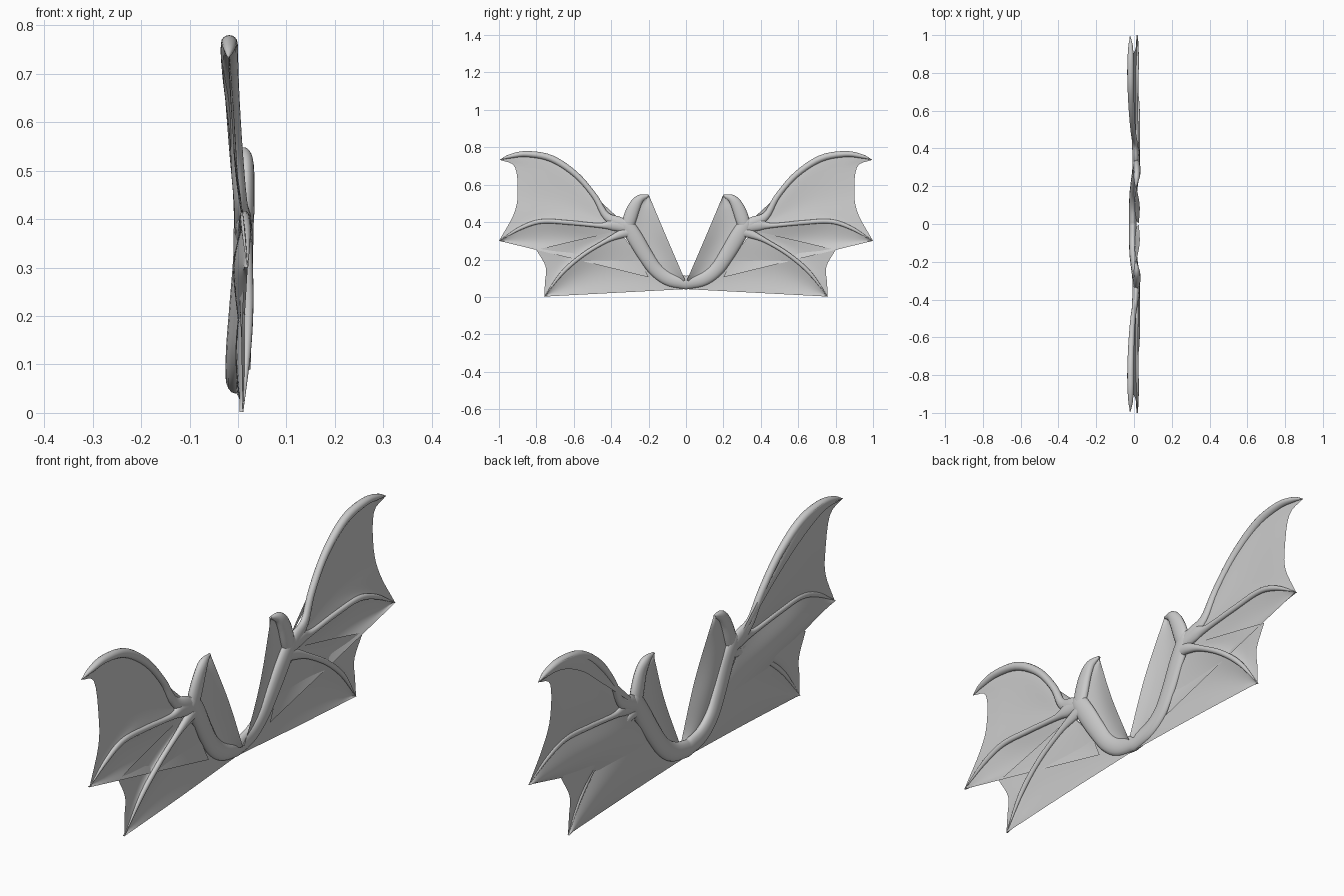
import bpy, bmesh, math
from mathutils import Vector


def spline(pts, n):
    """Catmull-Rom samples through points of any dimension."""
    out = []
    last = len(pts) - 1
    for k in range(n + 1):
        t = k / n * last
        i = min(int(t), last - 1)
        f = t - i
        b, c = pts[i], pts[i + 1]
        a = pts[i - 1] if i > 0 else [2 * p - q for p, q in zip(b, c)]
        d = pts[i + 2] if i + 2 <= last else [2 * q - p for p, q in zip(b, c)]
        out.append([0.5 * (2 * q + (r - p) * f + (2 * p - 5 * q + 4 * r - s) * f * f
                    + (3 * q - p - 3 * r + s) * f ** 3)
                    for p, q, r, s in zip(a, b, c, d)])
    return out


def make(name, rows, closed):
    """Skin a grid of points, then mirror it to the other wing."""
    bm = bmesh.new()
    grid = [[bm.verts.new(p) for p in row] for row in rows]
    m = len(rows[0])
    for a, b in zip(grid, grid[1:]):
        for j in range(m if closed else m - 1):
            k = (j + 1) % m
            bm.faces.new((a[j], a[k], b[k], b[j]))
    if closed:
        bm.faces.new(grid[-1])
    bmesh.ops.recalc_face_normals(bm, faces=bm.faces)
    me = bpy.data.meshes.new(name)
    bm.to_mesh(me)
    bm.free()
    ob = bpy.data.objects.new(name, me)
    bpy.context.collection.objects.link(ob)
    mod = ob.modifiers.new("mirror", 'MIRROR')
    mod.use_axis = (False, True, False)
    bpy.context.view_layer.objects.active = ob
    ob.select_set(True)
    bpy.ops.object.shade_smooth_by_angle(angle=math.radians(50))
    ob.select_set(False)
    return ob


def bone(name, pts, n=40, sides=16):
    """Oval tube; each point is x, y, z, radius in the wing plane, half depth."""
    s = spline(pts, n)
    rows = []
    for i, p in enumerate(s):
        a, b = s[max(i - 1, 0)], s[min(i + 1, n)]
        t = Vector((0, b[1] - a[1], b[2] - a[2])).normalized()
        if i == 0 and abs(p[1]) < 1e-6:
            t = Vector((0, 1, 0))
        side = Vector((0, -t.z, t.y))
        r, d = max(p[3], 0.001), max(p[4], 0.001)
        rows.append([Vector(p[:3]) + side * r * math.cos(q) + Vector((d * math.sin(q), 0, 0))
                     for q in (2 * math.pi * j / sides for j in range(sides))])
    make(name, rows, True)


def web(name, curves, bulge=0.0, n=32, m=16):
    """Membrane lofted across several curves, billowing along x."""
    lines = [spline([c[:3] for c in cv], n) for cv in curves]
    rows = []
    for i in range(n + 1):
        row = spline([ln[i] for ln in lines], m)
        w = math.sin(math.pi * min(i / n, 0.85)) ** 0.7
        for j, p in enumerate(row):
            p[0] += bulge * math.sin(math.pi * j / m) * w
        rows.append(row)
    make(name, rows, False)


# Wing bones
arm = [(-.006, 0, .076, .036, .02), (-.006, .09, .096, .038, .02), (-.004, .16, .145, .038, .02),
       (.002, .215, .22, .04, .02), (.01, .275, .32, .042, .02), (.012, .32, .39, .036, .02),
       (.012, .345, .41, .015, .01)]
thumb = [(.012, .315, .36, .03, .018), (.014, .3, .42, .036, .02), (.016, .275, .485, .032, .018),
         (.014, .245, .525, .022, .016), (.01, .198, .543, .004, .004)]
finger_top = [(.012, .29, .36, .03, .018), (.01, .36, .395, .034, .018), (.005, .43, .437, .02, .014),
              (-.004, .49, .54, .015, .014), (-.012, .59, .655, .016, .015),
              (-.017, .72, .74, .018, .017), (-.018, .85, .764, .016, .017),
              (-.018, .94, .752, .011, .012), (-.02, .995, .733, .001, .001)]
finger_mid = [(.012, .3, .37, .03, .018), (.012, .39, .385, .03, .016), (.012, .46, .382, .013, .012),
              (.012, .62, .397, .012, .01), (.014, .77, .404, .012, .01),
              (.017, .88, .37, .01, .009), (.02, 1, .3, .001, .001)]
finger_low = [(.012, .3, .35, .03, .018), (.016, .35, .335, .022, .015), (.02, .43, .298, .012, .011),
              (.022, .55, .225, .011, .01), (.018, .66, .13, .01, .009), (.01, .758, .002, .001, .001)]
for nm, pts in (("arm_bone", arm), ("thumb_claw", thumb), ("upper_finger", finger_top),
                ("middle_finger_bone", finger_mid), ("lower_finger", finger_low)):
    bone(nm, pts)

# Upper membrane with scalloped trailing edge
web("upper_membrane", [
    finger_top[2:],
    [(.005, .43, .425), (-.008, .66, .65), (-.017, .915, .695)],
    [(.008, .43, .405), (-.004, .66, .525), (-.006, .9, .55)],
    [(.01, .43, .395), (.004, .66, .45), (.008, .922, .44)],
    finger_mid[2:]], -.004)

# Rear fairing sheet behind the upper finger
web("upper_fairing", [
    [(-.005, .37, .43), (-.016, .565, .61), (-.03, .7, .735), (-.033, .85, .772), (-.02, .995, .733)],
    [(-.008, .36, .4), (-.016, .57, .565), (-.028, .72, .675), (-.03, .86, .735), (-.02, .995, .733)]],
    -.004)

# Middle membrane down to the straight fold line
web("middle_membrane", [
    finger_mid[1:],
    [(.002, .27, .24), (.003, .65, .3), (.02, 1, .3)],
    [(.006, .2, .105), (.014, .6, .203), (.02, 1, .3)]], -.012)

# Scalloped membrane outside the lower finger
web("lower_outer_membrane", [
    [(.006, .38, .35), (.008, .6, .3), (.012, .8, .252)],
    [(.006, .38, .335), (.006, .58, .255), (.01, .75, .16)],
    [(.008, .38, .325), (.012, .59, .21), (.01, .754, .08)],
    finger_low[1:]], -.004)

# Lower membrane between the lower finger and the straight bottom edge
web("lower_inner_membrane", [
    finger_low[1:],
    [(.002, .2, .18), (.008, .5, .12), (.01, .758, .002)],
    [(-.004, 0, .042), (.006, .38, .022), (.01, .758, .002)]], -.012)

# Leading membrane from thumb tip to the centre
web("leading_membrane", [
    [(.002, .02, .08), (.004, .16, .145), (.006, .23, .24), (.01, .285, .36), (.014, .28, .46), (.01, .2, .543)],
    [(.026, .005, .09), (.03, .1, .31), (.012, .198, .543)]], -.014)
